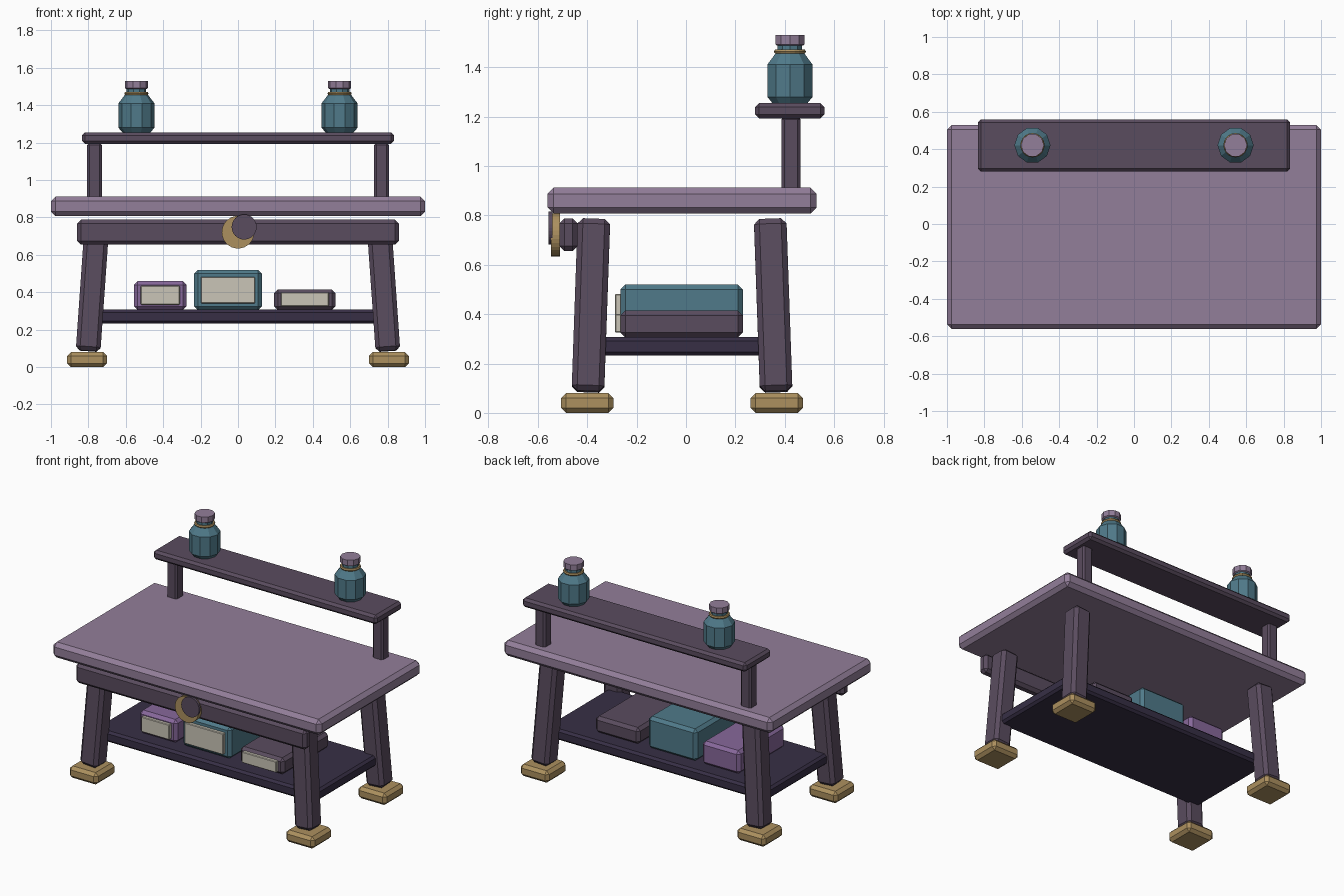
import bpy, bmesh, math
from mathutils import Matrix

if "Cube" in bpy.data.objects:
    bpy.data.objects.remove(bpy.data.objects["Cube"], do_unlink=True)


def material(name, r, g, b):
    m = bpy.data.materials.new(name)
    m.use_nodes = True
    m.diffuse_color = (r, g, b, 1)
    m.node_tree.nodes["Principled BSDF"].inputs["Base Color"].default_value = (r, g, b, 1)
    return m


mauve = material("mauve", 0.29, 0.21, 0.32)
plum = material("dark plum", 0.102, 0.072, 0.114)
night = material("night violet", 0.038, 0.028, 0.06)
teal = material("teal", 0.08, 0.195, 0.254)
gold = material("gold", 0.413, 0.279, 0.114)
cream = material("cream", 0.591, 0.558, 0.474)
violet = material("violet", 0.242, 0.138, 0.328)


def finish(name, bm, mat, loc=(0, 0, 0), rot=(0, 0, 0)):
    bmesh.ops.recalc_face_normals(bm, faces=bm.faces)
    me = bpy.data.meshes.new(name)
    bm.to_mesh(me)
    bm.free()
    me.materials.append(mat)
    ob = bpy.data.objects.new(name, me)
    ob.location, ob.rotation_euler = loc, rot
    bpy.context.scene.collection.objects.link(ob)
    return ob


def block(name, mat, x, y, z, bevel=0.02, rot=(0, 0, 0)):
    """Chamfered box from (min, max) ranges."""
    size = [r[1] - r[0] for r in (x, y, z)]
    mid = [(r[0] + r[1]) / 2 for r in (x, y, z)]
    bm = bmesh.new()
    bmesh.ops.create_cube(bm, size=1)
    bmesh.ops.scale(bm, vec=size, verts=bm.verts)
    if bevel:
        bmesh.ops.bevel(bm, geom=bm.edges[:], offset=bevel, segments=1, affect='EDGES')
    return finish(name, bm, mat, mid, rot)


def around(c, half):
    return (c - half, c + half)


def lathe(name, mat, profile, loc, sides=10):
    """Closed turned shape from (radius, height) points."""
    bm = bmesh.new()
    rings = []
    for r, z in profile:
        rings.append([bm.verts.new((r * math.cos(a), r * math.sin(a), z))
                      for a in (math.tau * i / sides for i in range(sides))])
    for low, high in zip(rings, rings[1:]):
        for i in range(sides):
            j = (i + 1) % sides
            bm.faces.new((low[i], low[j], high[j], high[i]))
    bm.faces.new(rings[0][::-1])
    bm.faces.new(rings[-1])
    return finish(name, bm, mat, loc)


def disc(name, mat, radius, x, z, y0, y1):
    bm = bmesh.new()
    bmesh.ops.create_cone(bm, cap_ends=True, segments=32, radius1=radius,
                          radius2=radius, depth=y1 - y0,
                          matrix=Matrix.Rotation(math.pi / 2, 4, 'X'))
    return finish(name, bm, mat, (x, (y0 + y1) / 2, z))


MID = -0.016  # middle of the table, front to back

# Table top, front apron and lower shelf
block("table_top", mauve, (-1, 1), around(MID, 0.545), (0.807, 0.912), 0.025)
block("front_apron", plum, (-0.86, 0.86), (-0.512, -0.44), (0.655, 0.788), 0.02)
block("lower_shelf", night, (-0.82, 0.82), around(MID, 0.341), (0.232, 0.307), 0.015)

# Splayed legs and feet
for sx, side in ((1, "left"), (-1, "right")):
    for sy, end in ((-1, "front"), (1, "back")):
        block(f"{end}_{side}_leg", plum, around(sx * 0.777, 0.066),
              around(MID + sy * 0.369, 0.066), (0.085, 0.785), 0.022,
              rot=(sy * 0.035, -sx * 0.07, 0))
        block(f"{end}_{side}_foot", gold, around(sx * 0.807, 0.106),
              around(MID + sy * 0.384, 0.106), (0, 0.08), 0.02)

# Raised back shelf on two posts
block("upper_shelf", plum, (-0.834, 0.834), (0.28, 0.56), (1.193, 1.255), 0.016)
for sx, side in ((1, "left"), (-1, "right")):
    block(f"{side}_shelf_post", plum, around(sx * 0.767, 0.039),
          around(0.425, 0.039), (0.9, 1.2), 0.012)

# Crescent badge on the apron
disc("crescent_disc", gold, 0.087, 0, 0.721, -0.547, -0.51)
disc("crescent_shadow_disc", plum, 0.067, 0.033, 0.749, -0.556, -0.54)

# Storage boxes with label plates
boxes = (("violet", violet, (-0.556, -0.275), 0.46, (0.333, 0.435)),
         ("teal", teal, (-0.235, 0.127), 0.52, (0.34, 0.482)),
         ("plum", plum, (0.193, 0.522), 0.415, (0.325, 0.4)))
for name, mat, x, top, label in boxes:
    block(name + "_box", mat, x, (-0.265, 0.23), (0.305, top), 0.02)
    block(name + "_box_label", cream, (x[0] + 0.036, x[1] - 0.036),
          (-0.288, -0.262), label, 0.004)

# Bottles with a gold neck ring and a cap
for sx, side in ((1, "left"), (-1, "right")):
    spot = (sx * 0.543, 0.421, 0)
    lathe(side + "_bottle", teal, [(0.075, 1.255), (0.0965, 1.28), (0.0965, 1.41),
                                   (0.062, 1.455), (0.052, 1.46), (0.052, 1.5)], spot)
    lathe(side + "_bottle_cap", mauve, [(0.054, 1.487), (0.062, 1.492),
                                        (0.062, 1.53)], spot)
    bpy.ops.mesh.primitive_torus_add(major_radius=0.056, minor_radius=0.009,
                                     major_segments=20, minor_segments=6,
                                     location=(spot[0], spot[1], 1.463))
    ring = bpy.context.object
    ring.name = side + "_bottle_ring"
    ring.data.materials.append(gold)
